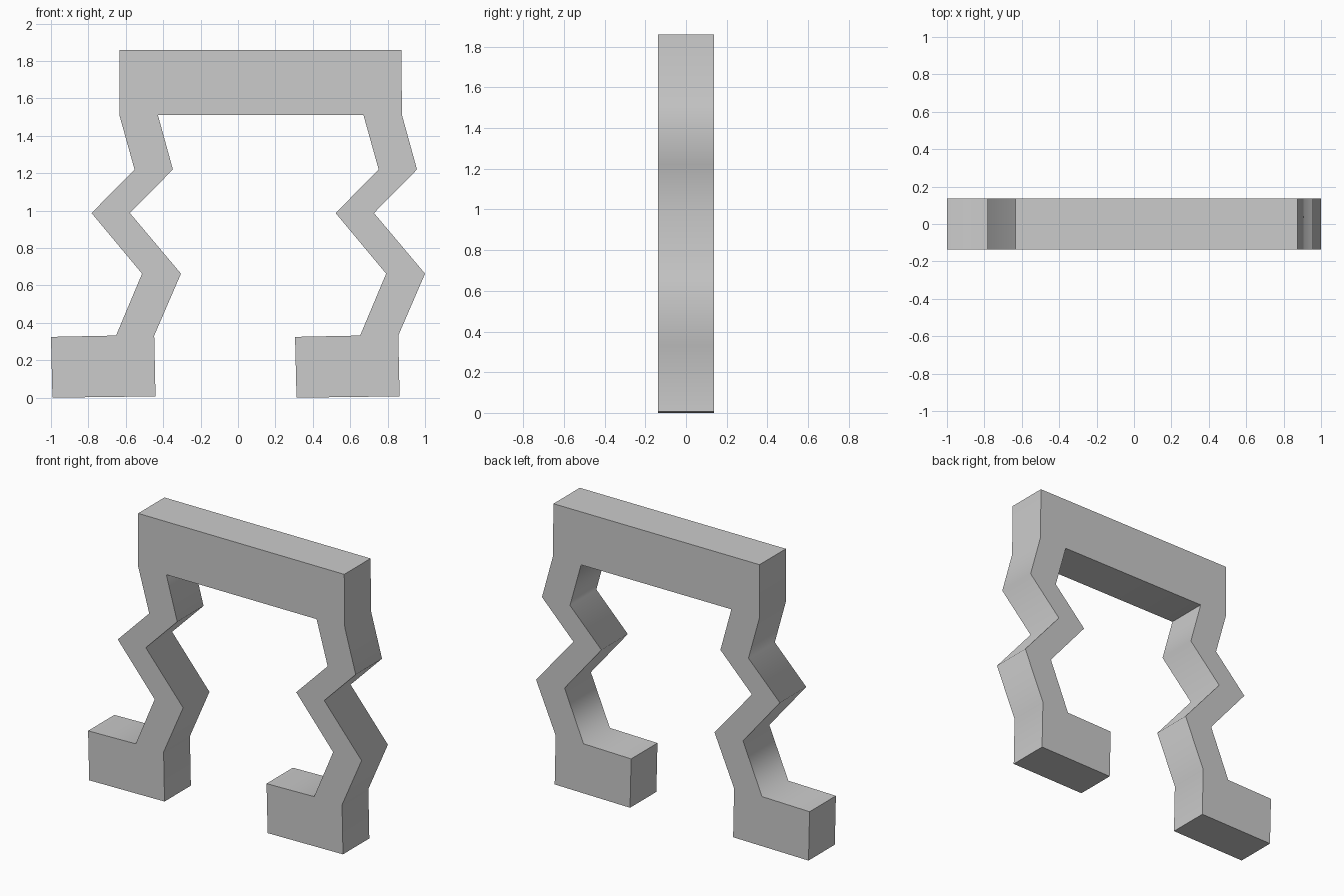
import bpy, bmesh, math

if "Cube" in bpy.data.objects:
    bpy.data.objects.remove(bpy.data.objects["Cube"])

DEPTH = 0.275
LEG_SHIFT = 1.305

# Left leg and foot outline (x, z): down the outer side, round the foot, up the inner side
leg = [(-0.634, 1.51), (-0.553, 1.22), (-0.783, 0.987), (-0.513, 0.663),
       (-0.652, 0.332), (-1.0, 0.325), (-0.992, 0.0), (-0.441, 0.007),
       (-0.448, 0.332), (-0.305, 0.663), (-0.578, 0.987), (-0.348, 1.22),
       (-0.428, 1.51)]

# Both legs joined by the top beam in one closed profile
outline = leg + [(x + LEG_SHIFT, z) for x, z in leg] + [(0.873, 1.86), (-0.634, 1.86)]


def extrude_profile(name, points, depth):
    bm = bmesh.new()
    face = bm.faces.new([bm.verts.new((x, -depth / 2, z)) for x, z in points])
    moved = bmesh.ops.extrude_face_region(bm, geom=[face], use_keep_orig=True)["geom"]
    verts = [v for v in moved if isinstance(v, bmesh.types.BMVert)]
    bmesh.ops.translate(bm, verts=verts, vec=(0, depth, 0))
    bmesh.ops.recalc_face_normals(bm, faces=bm.faces)
    mesh = bpy.data.meshes.new(name)
    bm.to_mesh(mesh)
    bm.free()
    obj = bpy.data.objects.new(name, mesh)
    bpy.context.collection.objects.link(obj)
    return obj


# Zigzag-legged arch, with bends smoothed and square corners kept sharp
arch = extrude_profile("zigzag_arch", outline, DEPTH)
bpy.context.view_layer.objects.active = arch
arch.select_set(True)
bpy.ops.object.shade_smooth_by_angle(angle=math.radians(86))
